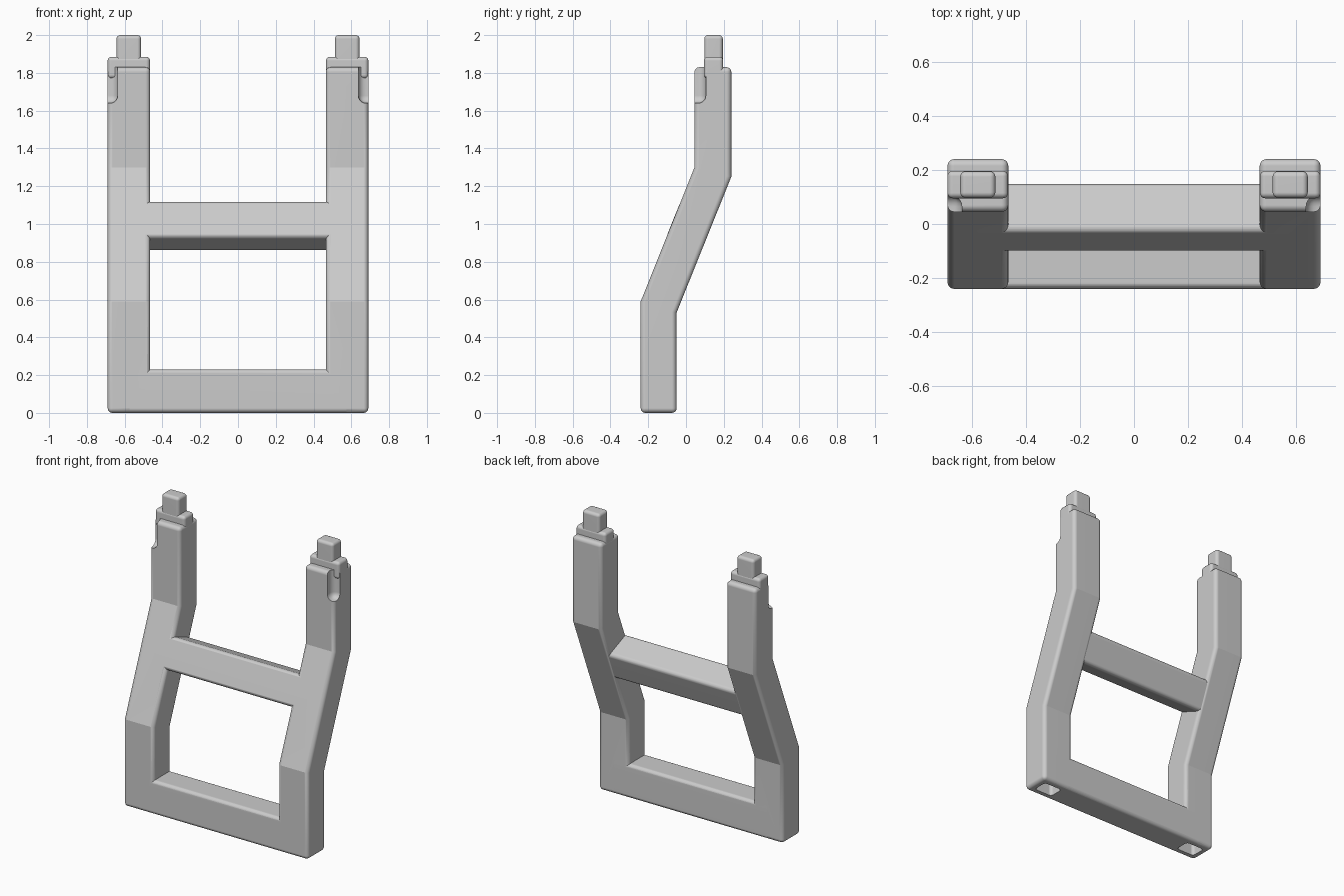
import bpy, bmesh, math
from mathutils import Matrix, Vector

cube = bpy.data.objects.get("Cube")
if cube:
    bpy.data.objects.remove(cube, do_unlink=True)

GREY = (0.6, 0.6, 0.6, 1.0)
mat = bpy.data.materials.new("plain grey")
mat.use_nodes = True
mat.diffuse_color = GREY
for node in mat.node_tree.nodes:
    if node.type == 'BSDF_PRINCIPLED':
        node.inputs["Base Color"].default_value = GREY

SLOPE = math.atan2(0.285, 0.71)  # backward lean of the middle of the legs
ROUND = 0.025


def finish_bmesh(name, bm):
    bmesh.ops.recalc_face_normals(bm, faces=bm.faces)
    mesh = bpy.data.meshes.new(name)
    bm.to_mesh(mesh)
    bm.free()
    obj = bpy.data.objects.new(name, mesh)
    bpy.context.collection.objects.link(obj)
    return obj


def round_edges(bm, edges, width):
    bmesh.ops.bevel(bm, geom=edges, offset=width, segments=5,
                    profile=0.5, affect='EDGES', clamp_overlap=True)


def rounded_box(name, low, high, width, tilt=0.0):
    low, high = Vector(low), Vector(high)
    size = high - low
    bm = bmesh.new()
    bmesh.ops.create_cube(bm, size=1.0)
    bmesh.ops.transform(bm, matrix=Matrix.Diagonal((*size, 1.0)), verts=bm.verts)
    round_edges(bm, bm.edges[:], width)
    place = Matrix.Translation((low + high) / 2) @ Matrix.Rotation(-tilt, 4, 'X')
    bmesh.ops.transform(bm, matrix=place, verts=bm.verts)
    return finish_bmesh(name, bm)


def make_active(obj):
    bpy.ops.object.select_all(action='DESELECT')
    obj.select_set(True)
    bpy.context.view_layer.objects.active = obj


def apply_mirror(obj):
    make_active(obj)
    mod = obj.modifiers.new("mirror", 'MIRROR')
    mod.use_mirror_merge = False
    bpy.ops.object.modifier_apply(modifier=mod.name)


def boolean(obj, other, operation):
    make_active(obj)
    mod = obj.modifiers.new("boolean", 'BOOLEAN')
    mod.object = other
    mod.operation = operation
    mod.solver = 'EXACT'
    bpy.ops.object.modifier_apply(modifier=mod.name)
    bpy.data.objects.remove(other, do_unlink=True)


def finish(obj):
    obj.data.materials.clear()
    obj.data.materials.append(mat)
    make_active(obj)
    bpy.ops.object.shade_smooth_by_angle(angle=math.radians(20))
    weighted = obj.modifiers.new("clean shading", 'WEIGHTED_NORMAL')
    weighted.keep_sharp = True


# Leg: cranked side profile, rounded everywhere except across the bends
profile = [(-0.24, 0), (-0.05, 0), (-0.05, 0.53), (0.24, 1.25),
           (0.24, 1.83), (0.045, 1.83), (0.045, 1.3), (-0.24, 0.59)]
bm = bmesh.new()
face = bm.faces.new([bm.verts.new((0.465, y, z)) for y, z in profile])
extruded = bmesh.ops.extrude_face_region(bm, geom=[face])
bmesh.ops.translate(bm, vec=(0.225, 0, 0),
                    verts=[g for g in extruded["geom"] if isinstance(g, bmesh.types.BMVert)])
bmesh.ops.recalc_face_normals(bm, faces=bm.faces)


def is_bend(edge):
    a, b = (v.co for v in edge.verts)
    return abs(a.x - b.x) > 0.1 and 0.1 < a.z < 1.8


round_edges(bm, [e for e in bm.edges if not is_bend(e)], ROUND)
frame = finish_bmesh("frame", bm)

# Round-ended groove in the outer front corner at the top of each leg
boolean(frame, rounded_box("groove_cutter", (0.637, -0.1, 1.64), (0.9, 0.105, 2.1), 0.04),
        'DIFFERENCE')
apply_mirror(frame)

# Lower and middle rails
boolean(frame, rounded_box("lower_rail", (-0.6, -0.24, 0), (0.6, -0.05, 0.23), ROUND), 'UNION')
boolean(frame, rounded_box("middle_rail", (-0.6, -0.073, 0.885), (0.6, 0.123, 1.095),
                           ROUND, SLOPE), 'UNION')

# Sockets under the feet
sockets = rounded_box("socket_cutter", (0.513, -0.195, -0.1), (0.647, -0.095, 0.13), 0.02)
apply_mirror(sockets)
boolean(frame, sockets, 'DIFFERENCE')
finish(frame)

# Collar and peg on top of each leg
for side, sign in (("left", 1), ("right", -1)):
    for part, half, y0, y1, z0, z1 in (("collar", 0.112, 0.095, 0.197, 1.77, 1.885),
                                       ("peg", 0.065, 0.097, 0.195, 1.8, 2.0)):
        x = sign * 0.578
        finish(rounded_box(side + "_" + part, (x - half, y0, z0), (x + half, y1, z1), 0.02))
